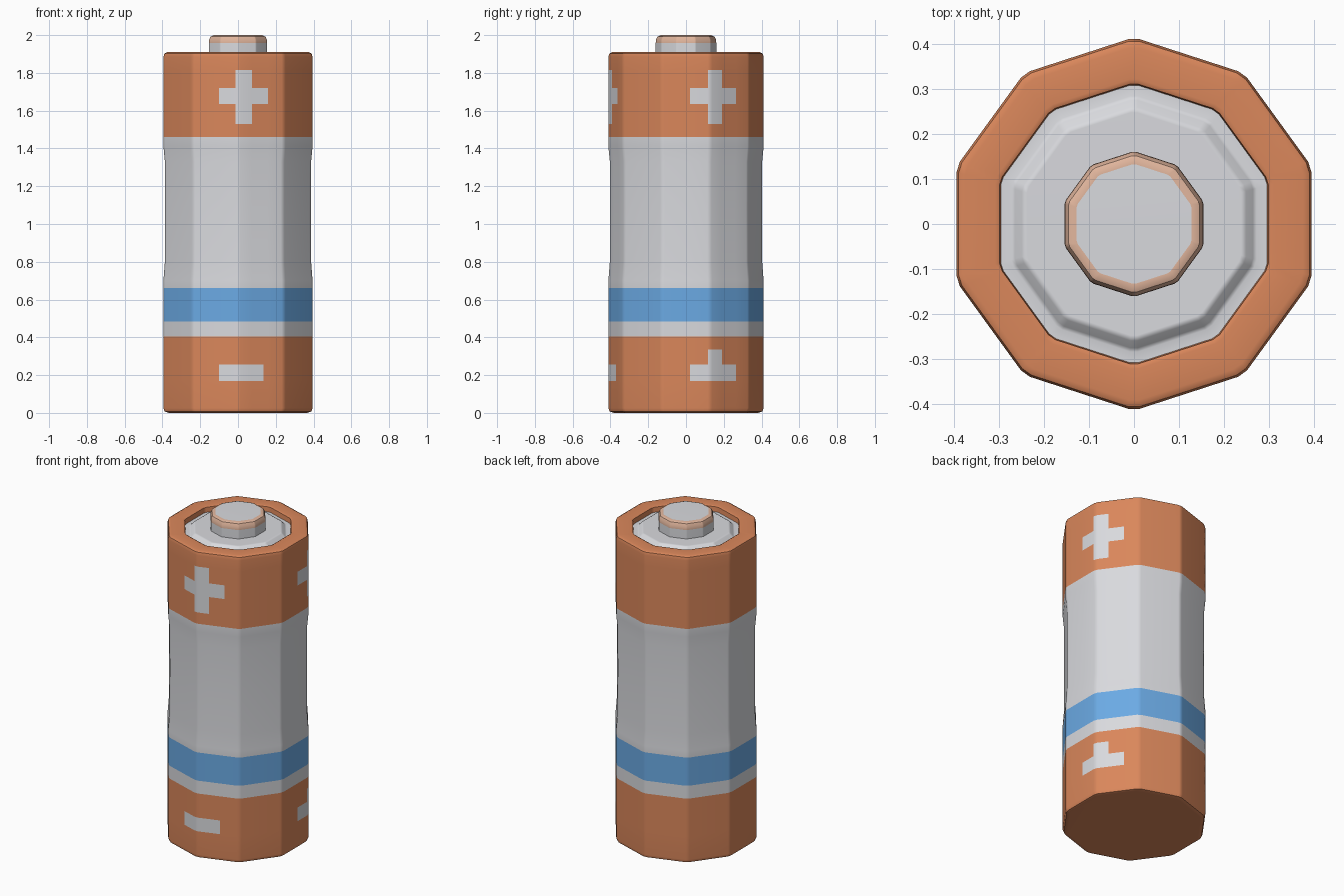
import bpy, bmesh, math
from mathutils import Vector

if "Cube" in bpy.data.objects:
    bpy.data.objects.remove(bpy.data.objects["Cube"])

R, N, C = 0.415, 10, 0.013      # corner radius, sides, half width of corner chamfer


def material(name, rgb):
    m = bpy.data.materials.new(name)
    m.diffuse_color = [((c / 255 + 0.055) / 1.055) ** 2.4 for c in rgb] + [1]
    m.use_nodes = True
    m.node_tree.nodes["Principled BSDF"].inputs["Base Color"].default_value = m.diffuse_color
    return m


MATS = [material("orange_wrap", (218, 135, 91)), material("light_grey", (217, 218, 222)),
        material("blue_band", (107, 170, 228)), material("pale_copper", (226, 182, 157))]
ORANGE, GREY, BLUE, COPPER = range(4)


def corner(k):
    a = math.radians(-90 + 36 * k)
    return Vector((math.cos(a), math.sin(a))) * R


def outline(extra):
    """Decagon outline as (corner, distance along the side, unit point)."""
    pts = []
    for k in range(N):
        for s in sorted([-C, C] + extra.get(k, [])):
            d = (corner(k + 1) - corner(k)) if s > 0 else (corner(k) - corner(k - 1))
            pts.append((k, s, (corner(k) + d.normalized() * s) / R))
    return pts


def lathe(name, profile, rule, extra={}, cap_bottom=None, cap_top=None):
    """Sweep the decagon through (radius, z) rows; rule gives each face's colour."""
    cols = outline(extra)
    bm = bmesh.new()
    rows = [[bm.verts.new((p.x * r, p.y * r, z)) for _, _, p in cols] for r, z in profile]
    n = len(cols)
    for i in range(len(rows) - 1):
        z = (profile[i][1] + profile[i + 1][1]) / 2
        for j in range(n):
            q = (j + 1) % n
            f = bm.faces.new((rows[i][j], rows[i][q], rows[i + 1][q], rows[i + 1][j]))
            s = (cols[j][1] + cols[q][1]) / 2 if cols[j][0] == cols[q][0] else 9
            f.material_index = rule(cols[j][0], s, z)
    if cap_bottom is not None:
        bm.faces.new(rows[0][::-1]).material_index = cap_bottom
    if cap_top is not None:
        bm.faces.new(rows[-1]).material_index = cap_top
    me = bpy.data.meshes.new(name)
    bm.to_mesh(me)
    bm.free()
    ob = bpy.data.objects.new(name, me)
    bpy.context.collection.objects.link(ob)
    for m in MATS:
        me.materials.append(m)
    bpy.ops.object.select_all(action='DESELECT')
    ob.select_set(True)
    bpy.context.view_layer.objects.active = ob
    bpy.ops.object.shade_smooth_by_angle(angle=math.radians(35))
    wn = ob.modifiers.new("flat_sides", 'WEIGHTED_NORMAL')
    wn.keep_sharp = True
    return ob


# Printed plus and minus marks wrap around the front corner (0) and right corner (3)
SIGNS = {0: [-0.107, 0.078, 0.142, 0.168], 3: [-0.107, 0.078, 0.168]}


def body_colour(k, s, z):
    if k in SIGNS and -0.107 < s < 0.168:
        stem = -C < s < 0.078
        if 1.635 < z < 1.72 or (stem and 1.53 < z < 1.815):
            return GREY
        if 0.17 < z < 0.255 and not (k == 0 and s > 0.142):
            return GREY
        if k == 3 and stem and 0.255 < z < 0.335:
            return GREY
    if 0.485 < z < 0.66:
        return BLUE
    return GREY if 0.405 < z < 1.46 else ORANGE


# Wrapped casing with slightly pinched middle and rolled top rim
body = [(0.385, 0), (0.408, 0.007), (R, 0.025)]
body += [(R, z) for z in (0.17, 0.255, 0.335, 0.405, 0.485, 0.66, 0.70)]
body += [(0.407, 0.80), (0.406, 1.08), (0.407, 1.33)]
body += [(R, z) for z in (1.41, 1.46, 1.53, 1.635, 1.72, 1.815, 1.885)]
body += [(0.410, 1.902), (0.395, 1.91), (0.325, 1.91), (0.314, 1.905), (0.311, 1.87)]
lathe("casing", body, body_colour, SIGNS, cap_bottom=ORANGE)

# Recessed end plate with raised centre
lathe("end_plate", [(0.312, 1.875), (0.287, 1.875), (0.278, 1.88), (0.262, 1.897), (0.25, 1.902)],
      lambda k, s, z: GREY, cap_top=GREY)

# Terminal button with copper-tinted bevel
lathe("terminal_button", [(0.162, 1.89), (0.162, 1.957), (0.161, 1.975), (0.153, 1.992), (0.134, 2.0)],
      lambda k, s, z: COPPER if z > 1.957 else GREY, cap_top=GREY)
